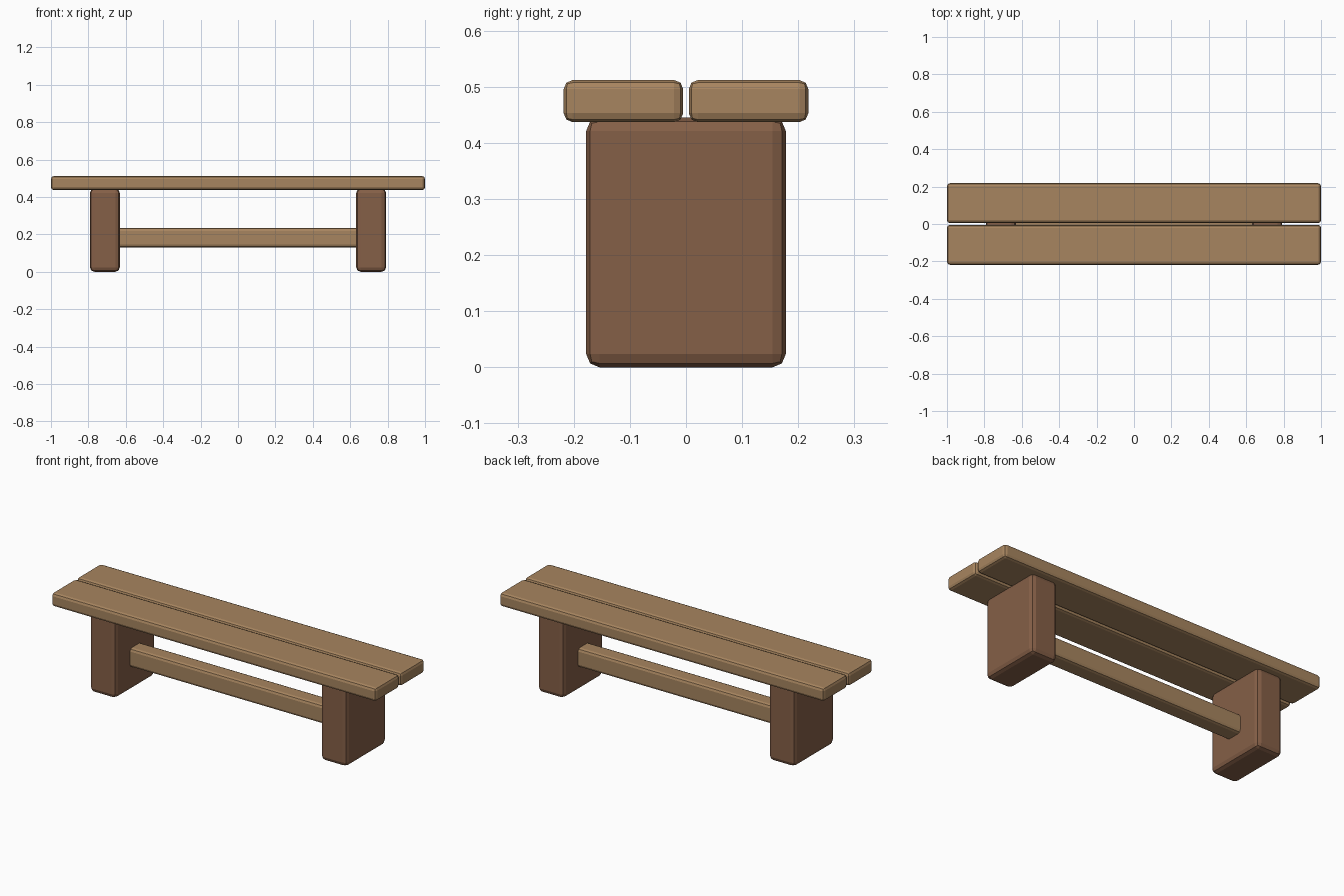
import bpy

if "Cube" in bpy.data.objects:
    bpy.data.objects.remove(bpy.data.objects["Cube"], do_unlink=True)


def make_material(name, color):
    mat = bpy.data.materials.new(name)
    mat.use_nodes = True
    mat.diffuse_color = color
    mat.node_tree.nodes["Principled BSDF"].inputs["Base Color"].default_value = color
    return mat


def beam(name, low, high, bevel, mat):
    """Wooden block between two corners with chamfered edges."""
    center = [(a + b) / 2 for a, b in zip(low, high)]
    bpy.ops.mesh.primitive_cube_add(size=1, location=center)
    obj = bpy.context.object
    obj.name = name
    obj.scale = [b - a for a, b in zip(low, high)]
    bpy.ops.object.transform_apply(location=False, rotation=False, scale=True)
    obj.data.materials.append(mat)
    mod = obj.modifiers.new("Rounded edges", "BEVEL")
    mod.width = bevel
    mod.segments = 2
    return obj


light_wood = make_material("light wood", (0.39, 0.235, 0.115, 1))
dark_wood = make_material("dark wood", (0.235, 0.115, 0.063, 1))

# Seat planks with a narrow gap between them
beam("front_plank", (-1, -0.218, 0.437), (1, -0.005, 0.512), 0.016, light_wood)
beam("back_plank", (-1, 0.005, 0.437), (1, 0.218, 0.512), 0.016, light_wood)

# Block legs
beam("left_leg", (0.632, -0.178, 0), (0.792, 0.178, 0.445), 0.024, dark_wood)
beam("right_leg", (-0.792, -0.178, 0), (-0.632, 0.178, 0.445), 0.024, dark_wood)

# Stretcher rail joining the legs
beam("stretcher", (-0.7, -0.048, 0.13), (0.7, 0.048, 0.235), 0.016, light_wood)
